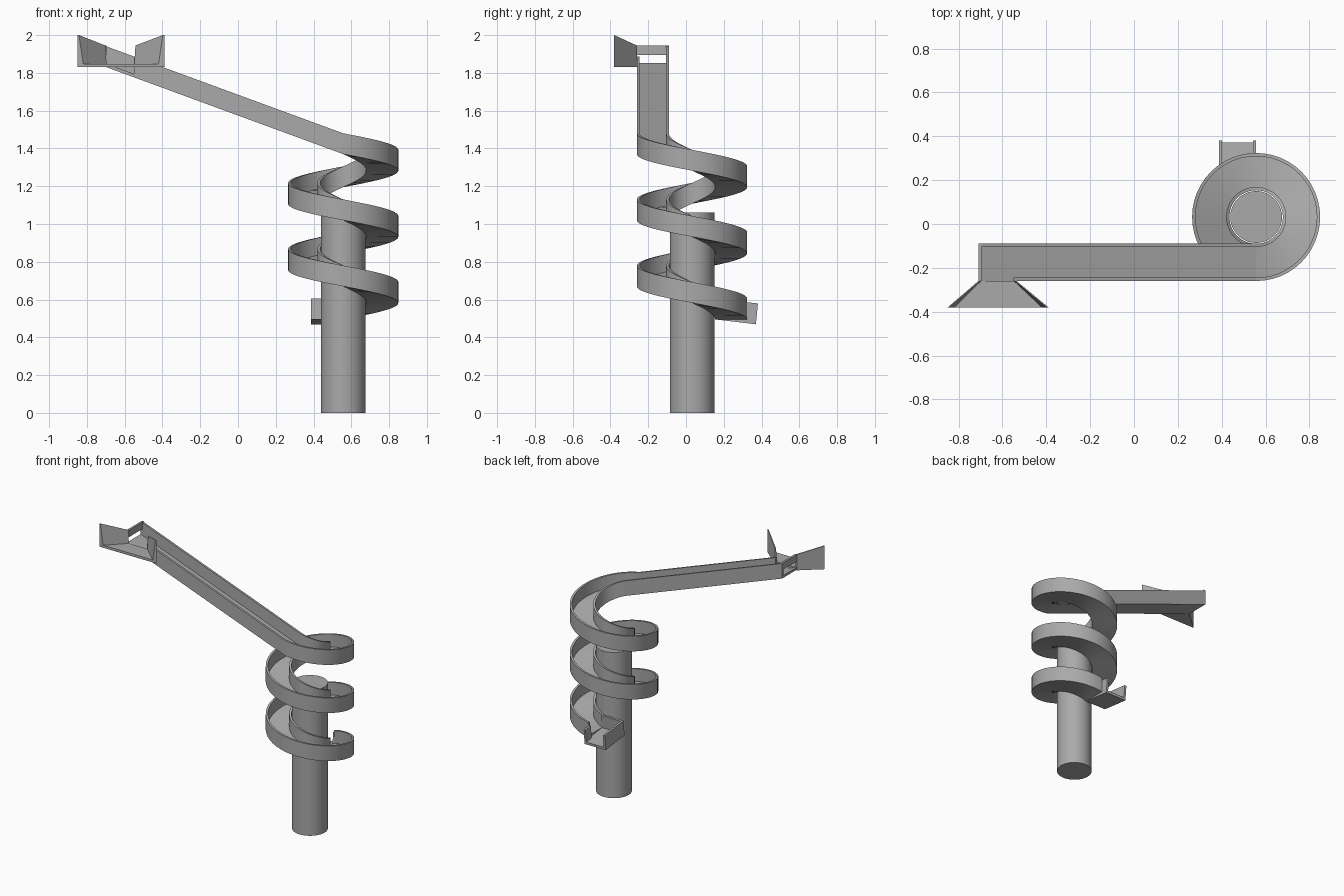
import bpy, bmesh
from math import cos, sin, pi

cube = bpy.data.objects.get("Cube")
if cube:
    bpy.data.objects.remove(cube)

grey = bpy.data.materials.new("plain grey")
grey.use_nodes = True
colour = (0.4, 0.4, 0.4, 1)
grey.diffuse_color = colour
grey.node_tree.nodes["Principled BSDF"].inputs["Base Color"].default_value = colour

CX, CY = 0.557, 0.032           # spiral axis
R_IN, R_OUT, WALL = 0.122, 0.292, 0.015
HEIGHT, FLOOR = 0.11, 0.018     # channel depth and floor thickness
Z_TOP, PITCH, TURNS, STEPS = 1.37, 0.35, 2.5, 48
SLOPE = 0.367                   # fall of the straight run
X_END, X_GATE = -0.71, -0.55    # upper end and side opening of the run


def loft(name, rings):
    """Join equal rings of points into a capped solid."""
    bm = bmesh.new()
    loops = [[bm.verts.new(p) for p in ring] for ring in rings]
    n = len(loops[0])
    for a, b in zip(loops, loops[1:]):
        for i in range(n):
            j = (i + 1) % n
            bm.faces.new((a[i], a[j], b[j], b[i]))
    bm.faces.new(loops[0])
    bm.faces.new(loops[-1])
    bmesh.ops.recalc_face_normals(bm, faces=bm.faces)
    mesh = bpy.data.meshes.new(name)
    bm.to_mesh(mesh)
    bm.free()
    mesh.materials.append(grey)
    obj = bpy.data.objects.new(name, mesh)
    bpy.context.collection.objects.link(obj)
    return obj


def smooth(obj):
    bpy.ops.object.select_all(action='DESELECT')
    obj.select_set(True)
    bpy.context.view_layer.objects.active = obj
    bpy.ops.object.shade_smooth_by_angle(angle=pi / 6)


def straight_ring(profile, x):
    z = Z_TOP + (CX - x) * SLOPE
    return [(x, CY - r, z + h) for r, h in profile]


def spiral_ring(profile, turn):
    a = 2 * pi * turn - pi / 2
    z = Z_TOP - PITCH * turn
    return [(CX + r * cos(a), CY + r * sin(a), z + h) for r, h in profile]


def box(name, x0, x1, y0, y1, z0, z1):
    return loft(name, [[(x0, y0, z), (x1, y0, z), (x1, y1, z), (x0, y1, z)]
                       for z in (z0, z1)])


# Channel cross-sections: two walls, or only the inner wall beside the opening
channel = [(R_IN, 0), (R_OUT, 0), (R_OUT, HEIGHT), (R_OUT - WALL, HEIGHT),
           (R_OUT - WALL, FLOOR), (R_IN + WALL, FLOOR), (R_IN + WALL, HEIGHT), (R_IN, HEIGHT)]
open_channel = channel[:2] + [(R_OUT, FLOOR)] + channel[5:]

# Straight run and spiral
loft("straight_run", [straight_ring(channel, X_GATE), straight_ring(channel, CX)])
loft("run_entry", [straight_ring(open_channel, X_END), straight_ring(open_channel, X_GATE)])
count = int(TURNS * STEPS)
smooth(loft("spiral_run", [spiral_ring(channel, i / STEPS) for i in range(count + 1)]))

# Bar across the upper end, with a slot left under it
box("end_bar", X_END, X_END + WALL, CY - R_OUT, CY - R_IN, 1.895, 1.945)

# Hopper: flat floor and two flaring side walls
Y_BACK, Y_FRONT, Z_LOW = CY - R_OUT, -0.38, 1.83
trapezoid = [(X_END, Y_BACK), (X_GATE + WALL, Y_BACK), (-0.39, Y_FRONT), (-0.85, Y_FRONT)]
loft("hopper_floor", [[(x, y, z) for x, y in trapezoid] for z in (Z_LOW, Z_LOW + FLOOR)])
for name, x_back, x_front, side in (("hopper_wall_right", X_END, -0.85, 1),
                                    ("hopper_wall_left", X_GATE + WALL, -0.39, -1)):
    loft(name, [[(x, y, Z_LOW), (x + side * foot, y, Z_LOW),
                 (x + side * 0.008, y, top), (x, y, top)]
                for x, y, top, foot in ((x_back, Y_BACK, 1.945, 0.015),
                                        (x_front, Y_FRONT, 2.0, 0.033))])

# Exit chute: turns square off the spiral's lower end and tilts down
Z_OUT = Z_TOP - PITCH * TURNS
Y_IN, Y_LIP = CY + R_IN, 0.37
X_LEFT, X_RIGHT = CX, CX - (R_OUT - R_IN)


def chute_part(name, x0, x1, y0, y1, h0, h1):
    def point(x, y, h):
        return (x, y + h * 0.1, Z_OUT + h - (y - Y_IN) * 0.12)
    loft(name, [[point(x, y0, h0), point(x, y1, h0), point(x, y1, h1), point(x, y0, h1)]
                for x in (x0, x1)])


chute_part("chute_floor", X_RIGHT, X_LEFT, Y_IN, Y_LIP, 0, FLOOR)
chute_part("chute_wall_right", X_RIGHT, X_RIGHT + WALL, Y_IN, Y_LIP, 0, HEIGHT)
chute_part("chute_wall_left", X_LEFT - WALL, X_LEFT, CY + R_OUT - WALL, Y_LIP, 0, HEIGHT)
chute_part("chute_back_wall", X_RIGHT, X_LEFT, Y_IN, Y_IN + WALL, 0, HEIGHT)

# Support pole
bpy.ops.mesh.primitive_cylinder_add(vertices=64, radius=0.118, depth=1.06,
                                    location=(CX, CY, 0.53))
pole = bpy.context.object
pole.name = "support_pole"
pole.data.materials.append(grey)
smooth(pole)
